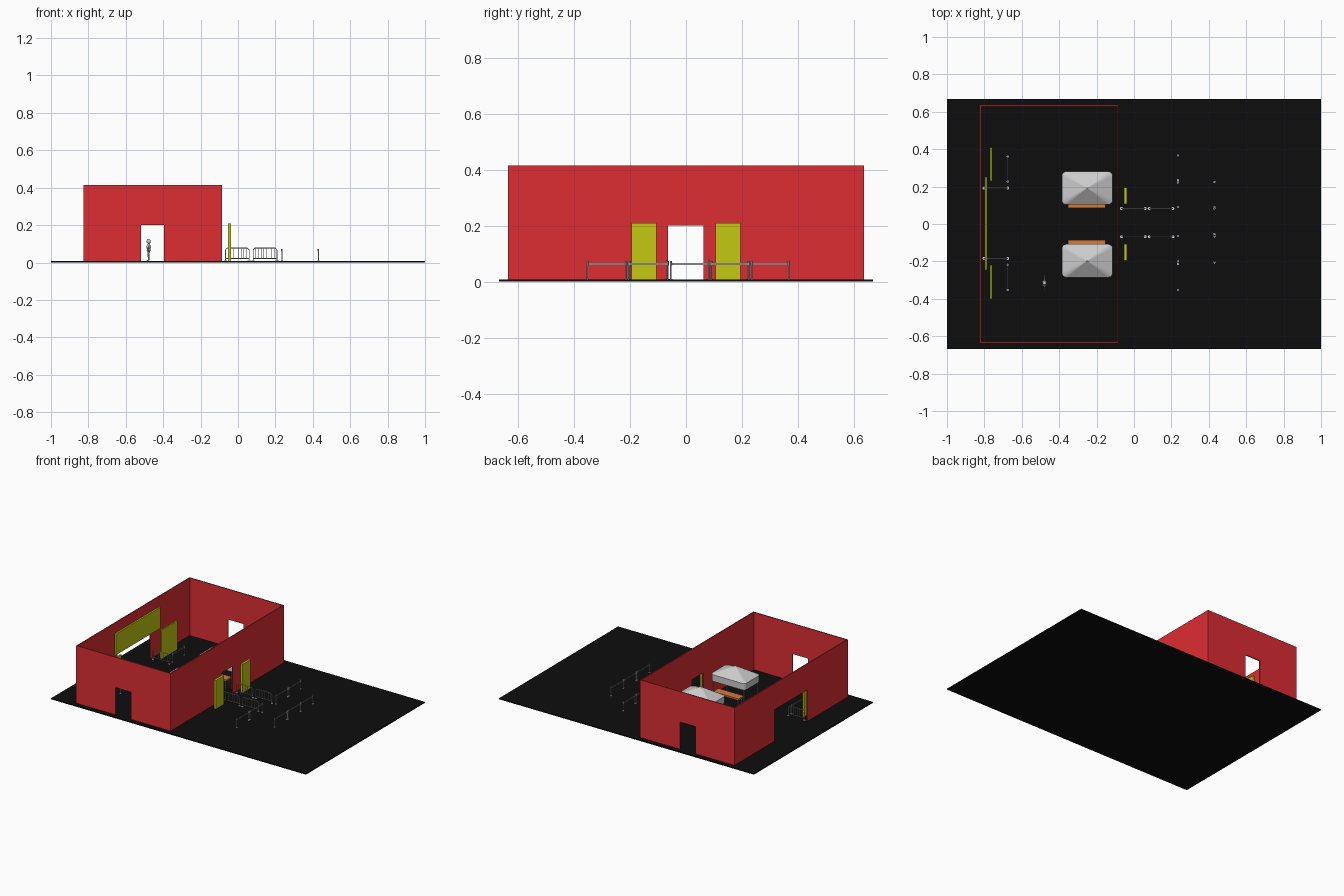
import bpy, bmesh, math
from mathutils import Vector

if "Cube" in bpy.data.objects:
    bpy.data.objects.remove(bpy.data.objects["Cube"])

G = 0.007  # top of the floor slab


def mat(name, rgb):
    m = bpy.data.materials.new(name)
    m.diffuse_color = (*rgb, 1)
    m.use_nodes = True
    m.node_tree.nodes["Principled BSDF"].inputs["Base Color"].default_value = m.diffuse_color
    return m


RED = mat("red", (0.72, 0.026, 0.032))
YELLOW = mat("yellow", (0.54, 0.58, 0.006))
ORANGE = mat("orange", (0.65, 0.2, 0.04))
BLACK = mat("black", (0.004, 0.004, 0.004))


def finish(name, bm, m=None, smooth=False):
    bmesh.ops.recalc_face_normals(bm, faces=bm.faces)
    me = bpy.data.meshes.new(name)
    bm.to_mesh(me)
    bm.free()
    ob = bpy.data.objects.new(name, me)
    bpy.context.collection.objects.link(ob)
    if m:
        me.materials.append(m)
    if smooth:
        bpy.ops.object.select_all(action='DESELECT')
        ob.select_set(True)
        bpy.context.view_layer.objects.active = ob
        bpy.ops.object.shade_smooth_by_angle(angle=math.radians(40))
    return ob


def add_box(bm, lo, hi):
    vs = bmesh.ops.create_cube(bm, size=1)["verts"]
    for v in vs:
        v.co = Vector([lo[i] + (v.co[i] + 0.5) * (hi[i] - lo[i]) for i in range(3)])


def box(name, lo, hi, m=None):
    bm = bmesh.new()
    add_box(bm, lo, hi)
    return finish(name, bm, m)


def add_rod(bm, a, b, r, r2=None, n=8):
    a, b = Vector(a), Vector(b)
    d = b - a
    vs = bmesh.ops.create_cone(bm, cap_ends=True, segments=n, radius1=r,
                               radius2=r if r2 is None else r2, depth=d.length)["verts"]
    bmesh.ops.rotate(bm, verts=vs, matrix=d.to_track_quat('Z', 'Y').to_matrix())
    bmesh.ops.translate(bm, verts=vs, vec=(a + b) / 2)


def add_ball(bm, c, s):
    vs = bmesh.ops.create_uvsphere(bm, u_segments=12, v_segments=8, radius=1)["verts"]
    for v in vs:
        v.co = Vector([c[i] + v.co[i] * s[i] for i in range(3)])


def wall(name, axis, pos, a, b, d0, d1, door_top, top=0.415, t=0.007):
    """Wall outline with a door notch, extruded to its thickness."""
    pts = [(a, G), (d0, G), (d0, door_top), (d1, door_top), (d1, G), (b, G), (b, top), (a, top)]
    bm = bmesh.new()
    vs = [bm.verts.new((p, pos, z) if axis == 'x' else (pos, p, z)) for p, z in pts]
    ext = bmesh.ops.extrude_face_region(bm, geom=[bm.faces.new(vs)])
    off = (0, t, 0) if axis == 'x' else (t, 0, 0)
    bmesh.ops.translate(bm, vec=off, verts=[g for g in ext["geom"] if isinstance(g, bmesh.types.BMVert)])
    finish(name, bm, RED)


# Floor and the four walls
box("floor", (-1, -0.667, 0), (1, 0.667, G), BLACK)
wall("front_wall", 'x', -0.635, -0.825, -0.085, -0.518, -0.396, 0.2)
wall("back_wall", 'x', 0.628, -0.825, -0.085, -0.518, -0.396, 0.2)
wall("entrance_wall", 'y', -0.092, -0.628, 0.628, -0.065, 0.062, 0.2)
wall("stage_wall", 'y', -0.825, -0.628, 0.628, -0.185, 0.185, 0.23)

# Yellow display panels
box("high_banner", (-0.797, -0.245, 0.21), (-0.785, 0.25, 0.36), YELLOW)
for i, (x, y0, y1) in enumerate([(-0.765, 0.23, 0.41), (-0.765, -0.4, -0.22),
                                 (-0.045, 0.106, 0.194), (-0.045, -0.194, -0.106)]):
    w = 0.005 if x < -0.5 else 0.008
    box(f"display_panel_{i}", (x - w, y0, G), (x + w, y1, 0.21), YELLOW)


def rounded_rect(hx, hy, r, n=4):
    pts = []
    for q, (sx, sy) in enumerate([(1, 1), (-1, 1), (-1, -1), (1, -1)]):
        for k in range(n + 1):
            a = (q + k / n) * math.pi / 2
            pts.append((sx * (hx - r) + r * math.cos(a), sy * (hy - r) + r * math.sin(a)))
    return pts


# Two stalls: peaked canopy, posts and counter
for i, (cy, s) in enumerate([(0.192, 1), (-0.197, -1)]):
    cx, hx, hy = -0.25, 0.136, 0.089
    bm = bmesh.new()
    outline = rounded_rect(hx, hy, 0.025)
    low, high = [[bm.verts.new((cx + x, cy + y, z)) for x, y in outline] for z in (0.135, 0.182)]
    peak = bm.verts.new((cx, cy, 0.243))
    n = len(outline)
    for k in range(n):
        j = (k + 1) % n
        bm.faces.new((low[k], low[j], high[j], high[k]))
        bm.faces.new((high[k], high[j], peak))
    finish(f"canopy_{i}", bm)
    bm = bmesh.new()
    for px in (-1, 1):
        for py in (-1, 1):
            x, y = cx + px * (hx - 0.015), cy + py * (hy - 0.012)
            add_rod(bm, (x, y, G), (x, y, 0.18), 0.003)
    finish(f"canopy_posts_{i}", bm, None, True)
    ya, yb = sorted((s * 0.086, s * 0.145))
    box(f"counter_{i}", (-0.353, ya, 0.064), (-0.153, yb, 0.076), ORANGE)
    bm = bmesh.new()
    for x in (-0.34, -0.166):
        for y in (s * 0.098, s * 0.135):
            add_rod(bm, (x, y, G), (x, y, 0.064), 0.003)
    finish(f"counter_legs_{i}", bm, None, True)


def barrier(name, x0, x1, y):
    """Crowd barrier: tube frame with cut corners, upright bars and flat feet."""
    bm = bmesh.new()
    r, c, zt, zb = 0.0022, 0.01, 0.078, 0.022
    path = [(x0, G), (x0, zt - c), (x0 + c, zt), (x1 - c, zt), (x1, zt - c), (x1, G)]
    for a, b in zip(path, path[1:]):
        add_rod(bm, (a[0], y, a[1]), (b[0], y, b[1]), r, n=6)
    add_rod(bm, (x0, y, zb), (x1, y, zb), r, n=6)
    for k in range(1, 9):
        x = x0 + (x1 - x0) * k / 9
        add_rod(bm, (x, y, zb), (x, y, zt), 0.0012, n=6)
    for x in (x0, x1):
        add_rod(bm, (x, y, G), (x, y, G + 0.003), 0.008, n=12)
    finish(name, bm, None, True)


for i, (x0, x1, y) in enumerate([(-0.067, 0.06, 0.083), (0.081, 0.208, 0.083),
                                 (-0.067, 0.06, -0.068), (0.081, 0.208, -0.068),
                                 (-0.802, -0.675, 0.192), (-0.802, -0.675, -0.184)]):
    barrier(f"crowd_barrier_{i}", x0, x1, y)


def belt_post_pair(name, x, y0, y1):
    """Two queue posts joined by a belt."""
    bm = bmesh.new()
    for y in (y0, y1):
        add_rod(bm, (x, y, G), (x, y, G + 0.003), 0.006, n=12)
        add_rod(bm, (x, y, G), (x, y, 0.066), 0.0025)
        add_rod(bm, (x, y, 0.058), (x, y, 0.073), 0.004)
    add_box(bm, (x - 0.0008, y0, 0.06), (x + 0.0008, y1, 0.067))
    finish(name, bm, None, True)


pairs = {0.235: [(0.235, 0.367), (0.09, 0.222), (-0.2, -0.065), (-0.352, -0.214)],
         0.43: [(0.09, 0.225), (-0.054, 0.083), (-0.205, -0.066)],
         -0.675: [(0.228, 0.361), (-0.352, -0.218)]}
for x, spans in pairs.items():
    for i, (y0, y1) in enumerate(spans):
        belt_post_pair(f"queue_posts_{'back' if x < 0 else int(x * 100)}_{i}", x, y0, y1)

# Standing visitor, arms held out along y
bm = bmesh.new()
px, py = -0.478, -0.317
add_ball(bm, (px, py, 0.113), (0.011, 0.009, 0.013))
add_rod(bm, (px, py, 0.092), (px, py, 0.104), 0.004)
add_ball(bm, (px, py, 0.083), (0.012, 0.016, 0.016))
add_ball(bm, (px, py, 0.066), (0.01, 0.013, 0.012))
for s in (-1, 1):
    add_rod(bm, (px, py + s * 0.007, 0.064), (px, py + s * 0.01, 0.036), 0.007, 0.005)
    add_rod(bm, (px, py + s * 0.01, 0.036), (px, py + s * 0.011, G), 0.005, 0.003)
    add_ball(bm, (px - 0.004, py + s * 0.011, G + 0.003), (0.008, 0.004, 0.003))
    add_rod(bm, (px, py + s * 0.014, 0.09), (px, py + s * 0.029, 0.075), 0.004, 0.003)
    add_rod(bm, (px, py + s * 0.029, 0.075), (px, py + s * 0.042, 0.06), 0.003, 0.002)
finish("visitor", bm, None, True)
